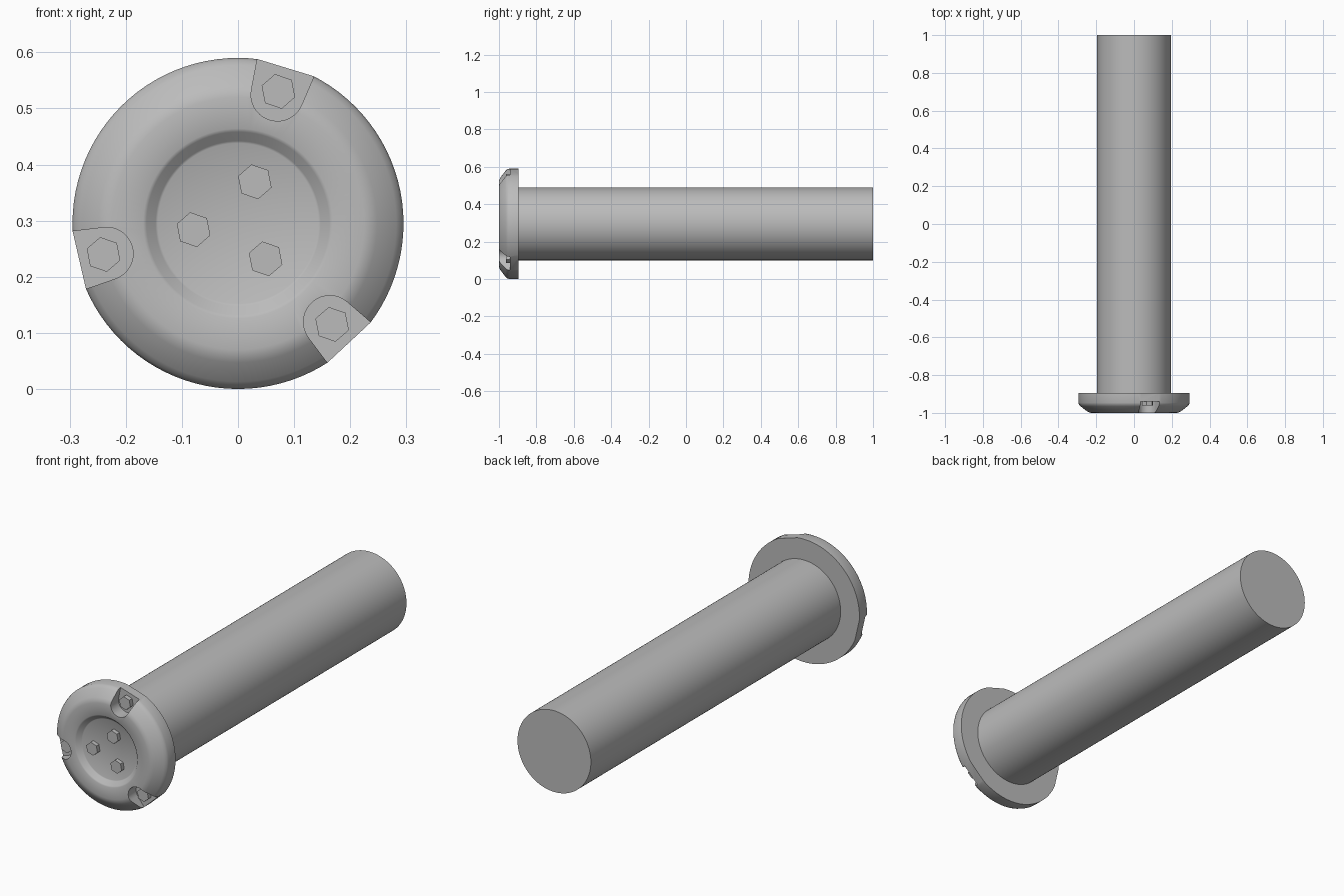
import bpy, bmesh, math
from mathutils import Matrix, Vector

if "Cube" in bpy.data.objects:
    bpy.data.objects.remove(bpy.data.objects["Cube"], do_unlink=True)

AXIS = Vector((0, 0, 0.295))
NOTCH_ANGLES = [math.radians(a) for a in (73, 193, 313)]

steel = bpy.data.materials.new("grey_steel")
steel.use_nodes = True
GREY = (0.5, 0.5, 0.5, 1)
steel.diffuse_color = GREY
steel.node_tree.nodes["Principled BSDF"].inputs["Base Color"].default_value = GREY


def add_object(name, bm):
    bmesh.ops.recalc_face_normals(bm, faces=bm.faces)
    mesh = bpy.data.meshes.new(name)
    bm.to_mesh(mesh)
    bm.free()
    mesh.materials.append(steel)
    obj = bpy.data.objects.new(name, mesh)
    bpy.context.collection.objects.link(obj)
    return obj


def smooth(obj, degrees):
    bpy.ops.object.select_all(action='DESELECT')
    obj.select_set(True)
    bpy.context.view_layer.objects.active = obj
    bpy.ops.object.shade_smooth_by_angle(angle=math.radians(degrees))


def lathe(name, profile, steps=96):
    """Spin (radius, y) points around the long axis."""
    bm = bmesh.new()
    verts = [bm.verts.new(AXIS + Vector((r, y, 0))) for r, y in profile]
    edges = [bm.edges.new(pair) for pair in zip(verts, verts[1:])]
    bmesh.ops.spin(bm, geom=verts + edges, cent=AXIS, axis=(0, 1, 0),
                   angle=2 * math.pi, steps=steps, use_duplicate=False)
    bmesh.ops.remove_doubles(bm, verts=bm.verts, dist=1e-5)
    return add_object(name, bm)


def prism(name, outline, front, back, angle=0, centre=(0, 0)):
    """Extrude an (x, z) outline along y, turned by angle about the axis."""
    bm = bmesh.new()
    c, s = math.cos(angle), math.sin(angle)
    verts = [bm.verts.new(AXIS + Vector((centre[0] + u * c - v * s, front,
                                         centre[1] + u * s + v * c)))
             for u, v in outline]
    face = bm.faces.new(verts)
    top = bmesh.ops.extrude_face_region(bm, geom=[face])["geom"]
    bmesh.ops.translate(bm, vec=(0, back - front, 0),
                        verts=[g for g in top if isinstance(g, bmesh.types.BMVert)])
    return add_object(name, bm)


# Long shaft
shaft = lathe("shaft", [(0, -0.91), (0.195, -0.91), (0.195, 1), (0, 1)])
smooth(shaft, 35)

# Flanged head with rounded shoulder and dished centre
head = lathe("head", [
    (0, -0.976), (0.143, -0.976), (0.147, -0.978), (0.163, -0.997),
    (0.169, -1), (0.225, -1), (0.236, -0.998), (0.248, -0.992),
    (0.282, -0.966), (0.291, -0.957), (0.295, -0.946), (0.295, -0.895),
    (0, -0.895)])

# U-shaped notches, and a flat on the rim behind each one
arc = [(0.24 + 0.047 * math.cos(math.radians(a)), 0.047 * math.sin(math.radians(a)))
       for a in range(95, 266, 10)]
u_shape = arc + [(0.33, -0.057), (0.33, 0.057)]
flat = [(0.2903, -0.1), (0.2903, 0.1), (0.35, 0.1), (0.35, -0.1)]
cutters = []
for angle in NOTCH_ANGLES:
    cutters.append(prism("notch_cutter", u_shape, -1.1, -0.94, angle))
    cutters.append(prism("rim_cutter", flat, -1.1, -0.8, angle))
for cutter in cutters:
    cutter.hide_render = True
    mod = head.modifiers.new("cut", 'BOOLEAN')
    mod.operation, mod.solver, mod.object = 'DIFFERENCE', 'EXACT', cutter
graph = bpy.context.evaluated_depsgraph_get()
head.data = bpy.data.meshes.new_from_object(head.evaluated_get(graph))
head.modifiers.clear()
for cutter in cutters:
    bpy.data.objects.remove(cutter, do_unlink=True)
smooth(head, 40)

# Hexagonal bolts: three in the dish, one in each notch
hexagon = [(0.0315 * math.cos(math.radians(a)), 0.0315 * math.sin(math.radians(a)))
           for a in range(0, 360, 60)]
for i, angle in enumerate(NOTCH_ANGLES):
    for name, radius, turn, front, back in (
            ("centre_bolt", 0.08, math.radians(-5), -0.996, -0.97),
            ("notch_bolt", 0.246, 0, -0.962, -0.93)):
        a = angle + turn
        prism(f"{name}_{i + 1}", hexagon, front, back, math.radians(41),
              (radius * math.cos(a), radius * math.sin(a)))
